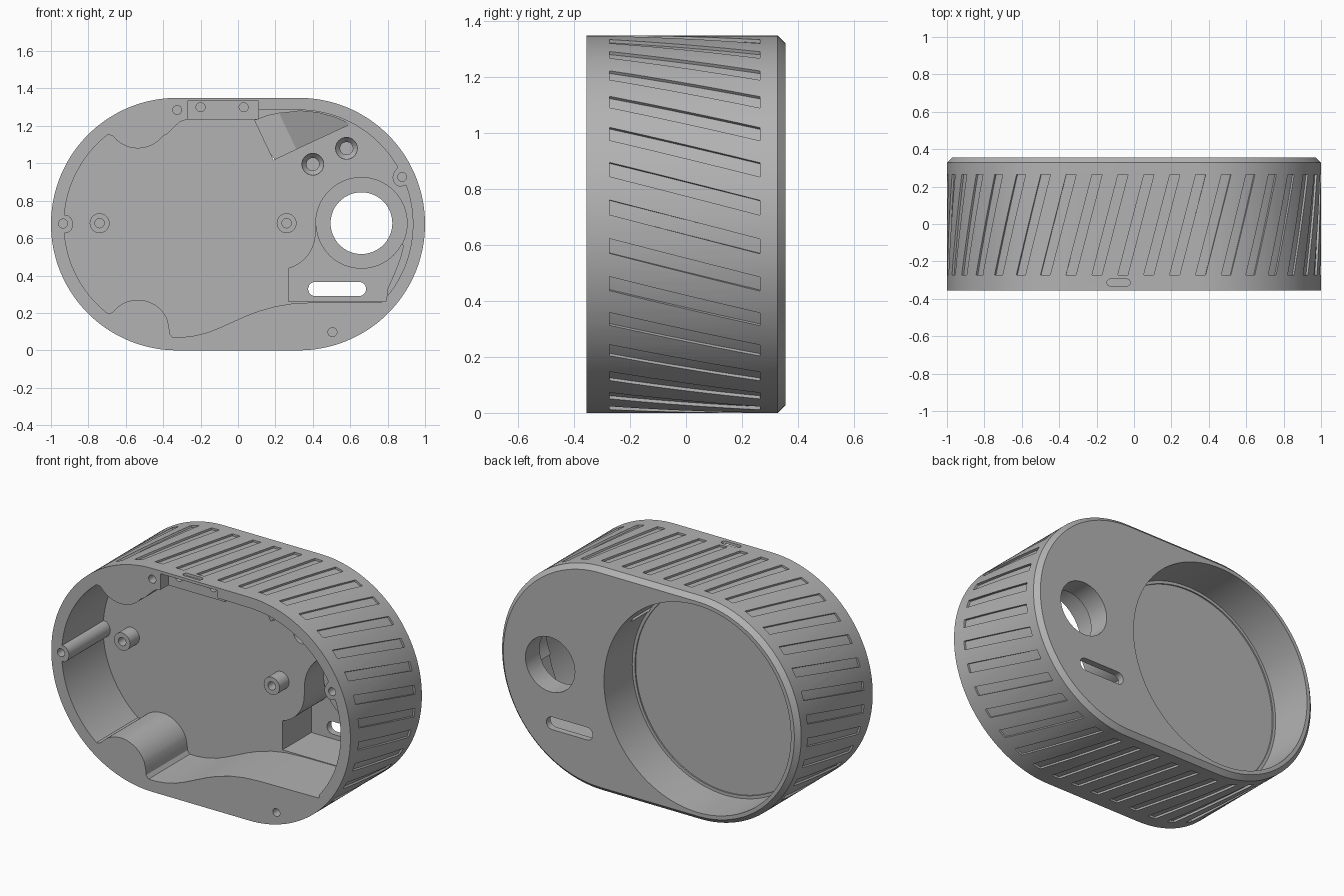
import bpy, bmesh, math

if "Cube" in bpy.data.objects:
    bpy.data.objects.remove(bpy.data.objects["Cube"])

R, CZ, H = 0.675, 0.675, 0.325      # end radius, centre height, half straight length
FRONT, BACK = -0.355, 0.355

grey = bpy.data.materials.new("plain grey")
grey.diffuse_color = (0.45, 0.45, 0.45, 1)
grey.use_nodes = True
grey.node_tree.nodes["Principled BSDF"].inputs["Base Color"].default_value = grey.diffuse_color


def loft(bm, rings):
    """Closed skin through rings of equal point count."""
    vs = [[bm.verts.new(p) for p in ring] for ring in rings]
    n = len(vs[0])
    for a, b in zip(vs, vs[1:]):
        for i in range(n):
            j = (i + 1) % n
            bm.faces.new((a[i], a[j], b[j], b[i]))
    bm.faces.new(vs[0][::-1])
    bm.faces.new(vs[-1])


def make(name, ring_sets):
    bm = bmesh.new()
    for rings in ring_sets:
        loft(bm, rings)
    bmesh.ops.recalc_face_normals(bm, faces=bm.faces)
    me = bpy.data.meshes.new(name)
    bm.to_mesh(me)
    bm.free()
    me.materials.append(grey)
    ob = bpy.data.objects.new(name, me)
    bpy.context.collection.objects.link(ob)
    return ob


def arc(cx, cz, r, a0, a1, n=24):
    return [(cx + r * math.cos(math.radians(a0 + (a1 - a0) * i / n)),
             cz + r * math.sin(math.radians(a0 + (a1 - a0) * i / n))) for i in range(n + 1)]


def circle(cx, cz, r, n=48):
    return arc(cx, cz, r, 0, 360, n)[:-1]


def capsule(x0, x1, z, r):
    return arc(x1 - r, z, r, -90, 90, 12) + arc(x0 + r, z, r, 90, 270, 12)


def at(pts, y):
    return [(x, y(x, z) if callable(y) else y, z) for x, z in pts]


def prism(pts, y0, y1):
    return [at(pts, y0), at(pts, y1)]


def stadium(r):
    return arc(H, CZ, r, -90, 90, 72) + arc(-H, CZ, r, 90, 270, 72)


# main shell with chamfered back edge
body = make("housing", [[at(stadium(R), FRONT), at(stadium(R), 0.328),
                         at(stadium(R - 0.027), BACK)]])


def boolean(op, *ring_sets):
    tool = make("cutter", ring_sets)
    tool.hide_render = True
    m = body.modifiers.new("bool", 'BOOLEAN')
    m.operation, m.solver, m.object = op, 'EXACT', tool
    bpy.context.view_layer.update()
    dg = bpy.context.evaluated_depsgraph_get()
    new = bpy.data.meshes.new_from_object(body.evaluated_get(dg))
    body.modifiers.clear()
    body.data = new
    bpy.data.objects.remove(tool)


def cut(*sets):
    boolean('DIFFERENCE', *sets)


# slanted grip grooves around the rim
def rim(s, off):
    half = math.pi * R
    s %= 2 * half + 4 * H
    r = R + off
    if s < H:
        return s, CZ + r
    if s < H + half:
        t = (s - H) / R
        return H + r * math.sin(t), CZ + r * math.cos(t)
    if s < 3 * H + half:
        return H - (s - H - half), CZ - r
    if s < 3 * H + 2 * half:
        t = (s - 3 * H - half) / R
        return -H - r * math.sin(t), CZ - r * math.cos(t)
    return s - 4 * H - 2 * half, CZ + r


def groove(s0):
    rings = []
    for i in range(9):
        t = i / 8
        c = s0 + 0.14 * (t - 0.5)
        w = [c + k * 0.0265 for k in (-1, -0.33, 0.33, 1)]
        pts = [rim(s, 0.02) for s in w] + [rim(s, -0.012) for s in reversed(w)]
        rings.append(at(pts, -0.273 + 0.538 * t))
    return rings


COUNT = 40
length = 2 * math.pi * R + 4 * H
cut(*[groove(0.01 + length * i / COUNT) for i in range(COUNT)])

# front cavity outline
cavity = (
    [(0.11, 1.235), (-0.27, 1.235), (-0.31, 1.222), (-0.345, 1.19), (-0.375, 1.16)]
    + arc(-0.535, 1.25, 0.17, -38, -132, 20) + [(-0.672, 1.148), (-0.69, 1.152)]
    + arc(-H, CZ, 0.605, 128, 175.5)
    + arc(-0.935, CZ, 0.053, 60, -60, 14)
    + arc(-H, CZ, 0.605, 184.5, 232) + [(-0.69, 0.198), (-0.672, 0.202)]
    + arc(-0.535, 0.10, 0.17, 132, 22, 20)
    + [(-0.368, 0.12), (-0.366, 0.09), (-0.35, 0.07), (-0.3, 0.07), (-0.24, 0.077),
       (-0.17, 0.093), (-0.1, 0.12), (-0.03, 0.152), (0.04, 0.183), (0.11, 0.21),
       (0.2, 0.235), (0.29, 0.25), (0.4, 0.256), (0.79, 0.26)]
    + arc(H, CZ, 0.61, -40, 20)
    + arc(0.88, 0.925, 0.053, 255, 145, 14)
    + arc(H, CZ, 0.61, 30, 90) + [(0.11, 1.288)])
FLOOR = 0.04
cut(prism(cavity, -0.5, FLOOR))

# round pocket in the back with a shallow floor step
cut([at(circle(-H, CZ, 0.625, 128), 0.5), at(circle(-H, CZ, 0.625, 128), 0.085)])
cut(prism(circle(-H, CZ, 0.607, 128), 0.3, 0.077))

# deep bay at lower right, round seat and through hole, long slot
bay = ([(0.27, 0.262), (0.8, 0.262), (0.8, 0.33), (0.84, 0.42), (0.87, 0.5), (0.885, 0.56),
        (0.66, 0.68), (0.416, 0.68)] + arc(0.215, 0.63, 0.2, 0, -74, 14))
cut(prism(bay, 0.0, 0.315))
cut(prism(circle(0.66, 0.68, 0.244, 64), 0.0, 0.22))
boolean('UNION', prism(circle(0.66, 0.68, 0.2435, 64), 0.222, 0.335))
cut(prism(circle(0.66, 0.68, 0.165, 64), 0.1, 0.5))
cut(prism(capsule(0.375, 0.685, 0.328, 0.038), 0.25, 0.5))

# cable channel opening into the round pocket, then a ramp up to the floor
cut(prism([(0.09, 1.23), (0.19, 1.018), (0.32, 1.08), (0.23, 1.27), (0.16, 1.255)], 0.0, 0.25))
cut(prism([(0.221, 1.266), (0.311, 1.076), (0.6, 1.21), (0.52, 1.245), (0.43, 1.27), (0.33, 1.28)],
          -0.1, lambda x, z: 0.25 - 0.69 * ((x - 0.23) * 0.904 + (z - 1.27) * 0.428)))

# top recess and port slot through the rim
cut(prism([(-0.27, 1.234), (0.11, 1.234), (0.11, 1.333), (-0.27, 1.333)], -0.5, -0.28))
port = capsule(-0.145, -0.02, -0.313, 0.018)
cut([[(x, y, z) for x, y in port] for z in (1.3, 1.45)])

# standoff posts
for x in (-0.74, 0.26):
    boolean('UNION', prism(circle(x, 0.68, 0.053, 32), -0.05, 0.06))

# screw holes, all blind
def hole(x, z, r, y0, y1):
    return prism(circle(x, z, r, 24), y0, y1)


cut(*[hole(x, z, 0.024, -0.4, -0.15) for x, z in
      ((-0.325, 1.285), (0.878, 0.927), (-0.935, 0.678), (0.505, 0.097))],
    *[hole(x, 0.68, 0.025, -0.1, 0.03) for x in (-0.74, 0.26)])
cut(*[hole(x, 1.3, 0.024, -0.3, -0.15) for x in (-0.2, 0.03)])
# countersunk holes
cut(*[[at(circle(x, z, r, 32), y) for r, y in
       ((0.058, 0.0), (0.058, FLOOR + 0.03), (0.034, FLOOR + 0.06), (0.034, 0.2))]
      for x, z in ((0.40, 0.995), (0.58, 1.08))])

# smooth curves, sharp edges
bpy.context.view_layer.objects.active = body
body.select_set(True)
bpy.ops.object.shade_smooth_by_angle(angle=math.radians(25))
